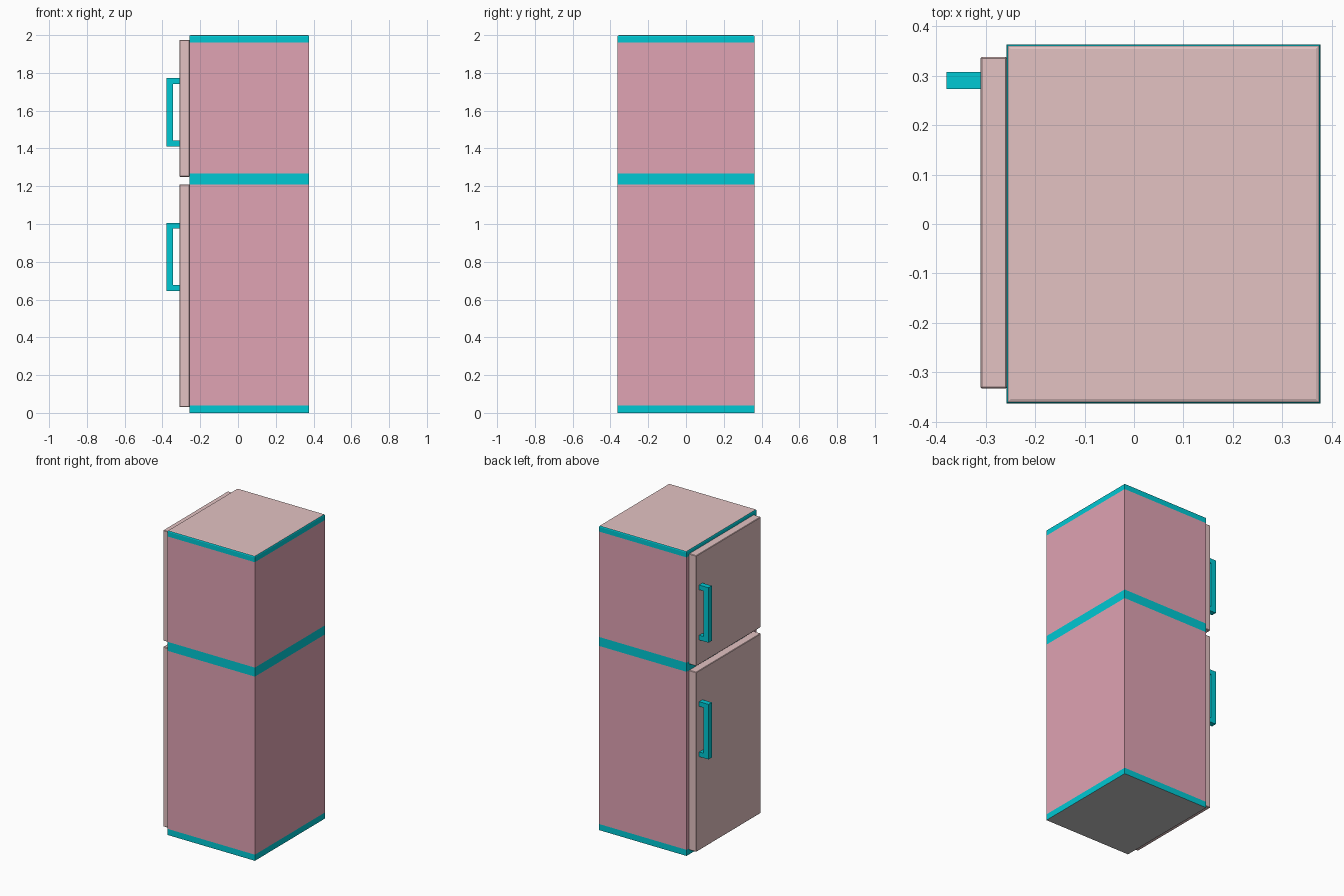
import bpy, bmesh
from mathutils import Vector

cube = bpy.data.objects.get("Cube")
if cube:
    bpy.data.objects.remove(cube, do_unlink=True)


def material(name, srgb):
    lin = [((c / 255 + 0.055) / 1.055) ** 2.4 if c > 10 else c / 255 / 12.92 for c in srgb]
    m = bpy.data.materials.new(name)
    m.use_nodes = True
    m.diffuse_color = (*lin, 1)
    m.node_tree.nodes["Principled BSDF"].inputs["Base Color"].default_value = (*lin, 1)
    return m


pink = material("pink", (224, 163, 179))
teal = material("teal", (0, 200, 211))
beige = material("beige", (227, 194, 194))
grey = material("grey", (195, 195, 195))


def finish(name, bm, mats):
    bmesh.ops.recalc_face_normals(bm, faces=bm.faces[:])
    me = bpy.data.meshes.new(name)
    bm.to_mesh(me)
    bm.free()
    for m in mats:
        me.materials.append(m)
    ob = bpy.data.objects.new(name, me)
    bpy.context.collection.objects.link(ob)


def box(lo, hi):
    lo, hi = Vector(lo), Vector(hi)
    bm = bmesh.new()
    bmesh.ops.create_cube(bm, size=1)
    for v in bm.verts:
        v.co = [(lo[i] + hi[i]) / 2 + v.co[i] * (hi[i] - lo[i]) for i in range(3)]
    return bm


# Cabinet: pink walls with three teal bands, rounded beige top, grey underside
cuts = (0.04, 1.209, 1.268, 1.96)
bm = box((-0.258, -0.363, 0), (0.377, 0.363, 2))
rim = [e for e in bm.edges if all(v.co.z > 1.9 for v in e.verts)]
bmesh.ops.bevel(bm, geom=rim, offset=0.009, segments=2, profile=0.5, affect='EDGES')
for z in cuts:
    bmesh.ops.bisect_plane(bm, geom=bm.verts[:] + bm.edges[:] + bm.faces[:],
                           plane_co=(0, 0, z), plane_no=(0, 0, 1))
bm.normal_update()
for f in bm.faces:
    z = f.calc_center_median().z
    if f.normal.z > 0.5:
        f.material_index = 2
    elif f.normal.z < -0.9:
        f.material_index = 3
    else:
        # walls alternate teal and pink from the bottom up
        f.material_index = 1 if sum(z > c for c in cuts) % 2 == 0 else 0
finish("cabinet", bm, (pink, teal, beige, grey))


# Doors on the -x side, with softened edges
for name, z0, z1 in (("lower_door", 0.03, 1.21), ("upper_door", 1.25, 1.975)):
    bm = box((-0.311, -0.333, z0), (-0.257, 0.338, z1))
    bmesh.ops.bevel(bm, geom=bm.edges[:], offset=0.003, segments=1, affect='EDGES')
    finish(name, bm, (beige,))


# Handles: a C-shaped profile extruded across its width
def handle(name, z0, z1):
    out, inner, root, leg = -0.379, -0.343, -0.309, 0.031
    profile = [(root, z0), (out, z0), (out, z1), (root, z1),
               (root, z1 - leg), (inner, z1 - leg), (inner, z0 + leg), (root, z0 + leg)]
    bm = bmesh.new()
    face = bm.faces.new([bm.verts.new((x, 0.273, z)) for x, z in profile])
    side = bmesh.ops.extrude_face_region(bm, geom=[face])["geom"]
    for v in side:
        if isinstance(v, bmesh.types.BMVert):
            v.co.y = 0.308
    finish(name, bm, (teal,))


handle("lower_handle", 0.645, 1.006)
handle("upper_handle", 1.411, 1.772)
